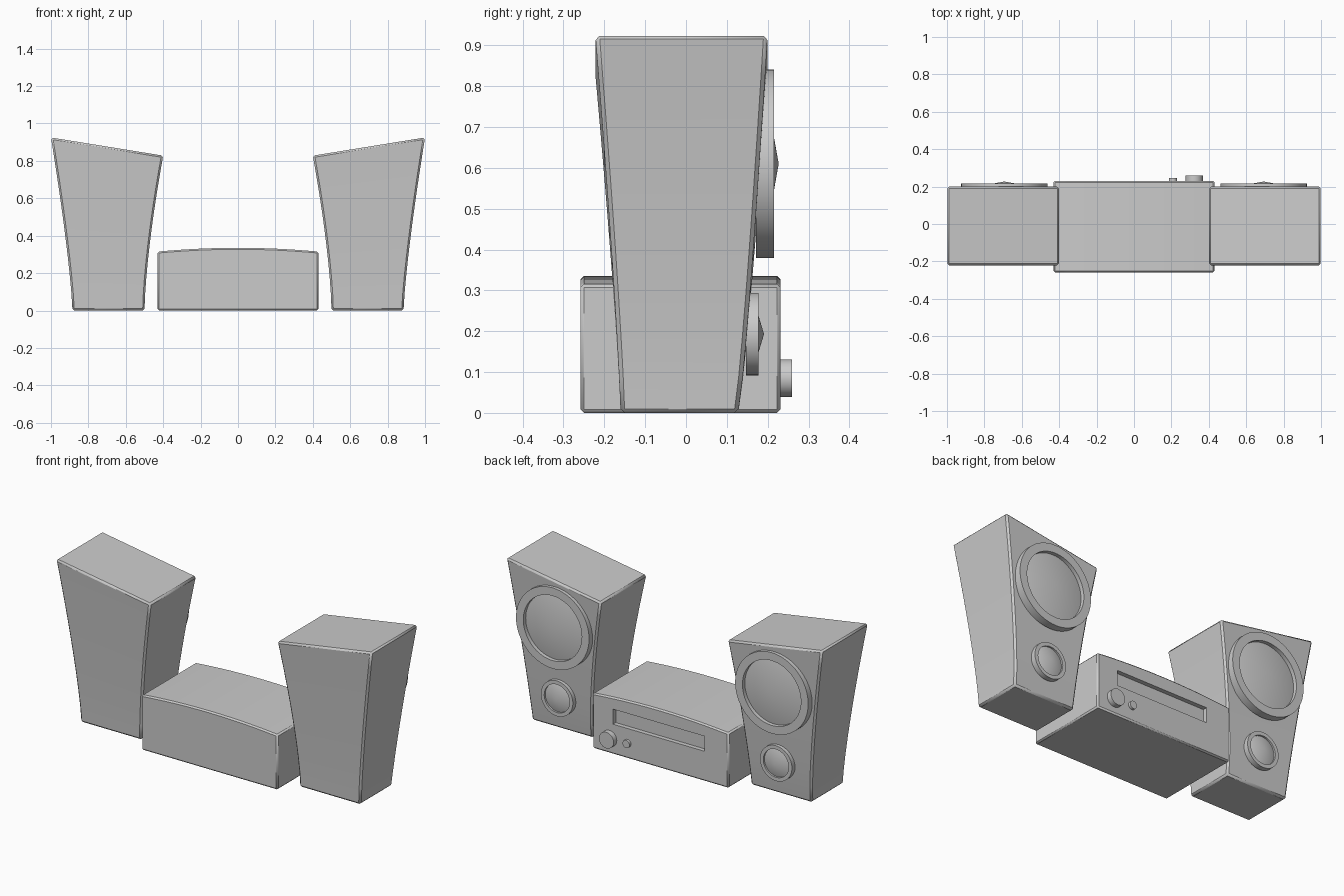
import bpy, bmesh, math
from mathutils import Vector

if "Cube" in bpy.data.objects:
    bpy.data.objects.remove(bpy.data.objects["Cube"])


def make_object(name, bm, smooth=True):
    bmesh.ops.remove_doubles(bm, verts=bm.verts, dist=1e-6)
    bmesh.ops.recalc_face_normals(bm, faces=bm.faces)
    mesh = bpy.data.meshes.new(name)
    bm.to_mesh(mesh)
    bm.free()
    ob = bpy.data.objects.new(name, mesh)
    bpy.context.collection.objects.link(ob)
    if smooth:
        bpy.ops.object.select_all(action='DESELECT')
        ob.select_set(True)
        bpy.context.view_layer.objects.active = ob
        bpy.ops.object.shade_smooth_by_angle(angle=math.radians(25))
    return ob


def loft(name, rings):
    bm = bmesh.new()
    rows = [[bm.verts.new(p) for p in ring] for ring in rings]
    n = len(rows[0])
    for a, b in zip(rows, rows[1:]):
        for i in range(n):
            j = (i + 1) % n
            bm.faces.new((a[i], a[j], b[j], b[i]))
    bm.faces.new(rows[0])
    bm.faces.new(rows[-1])
    return make_object(name, bm)


def lathe_y(name, x, z, profile, sides=64):
    """Spin (radius, y) points about a y-parallel axis through x, z."""
    bm = bmesh.new()
    verts = [bm.verts.new((x + r, y, z)) for r, y in profile]
    edges = [bm.edges.new(p) for p in zip(verts, verts[1:])]
    bmesh.ops.spin(bm, geom=verts + edges, cent=Vector((x, 0, z)), axis=(0, 1, 0),
                   angle=2 * math.pi, steps=sides, use_duplicate=False)
    return make_object(name, bm)


def bevel(ob, width):
    m = ob.modifiers.new("Bevel", 'BEVEL')
    m.width = width
    m.segments = 1
    m.limit_method = 'ANGLE'
    m.angle_limit = math.radians(40)


def mirror(ob):
    ob.modifiers.new("Mirror", 'MIRROR').use_axis = (True, False, False)


def mix(a, b, t, power):
    return a + (b - a) * t ** power


# Speaker cabinets: flared, gently curved, with a sloping top
rings = []
for i in range(11):
    t = i / 10
    xi, xo = mix(0.5, 0.40, t, 1.5), mix(0.885, 1.0, t, 1.3)
    yf, yb = mix(-0.16, -0.222, t, 1.2), mix(0.128, 0.2, t, 0.8)
    zi, zo = 0.828 * t, 0.925 * t
    rings.append([(xi, yf, zi), (xo, yf, zo), (xo, yb, zo), (xi, yb, zi)])
cabinet = loft("speaker_cabinet", rings)
bevel(cabinet, 0.01)
mirror(cabinet)

# Drivers: raised rim around a shallow convex cone
for name, z, r, ri, y0, y1, base, apex in (
        ("woofer", 0.61, 0.231, 0.185, 0.172, 0.216, 0.194, 0.227),
        ("tweeter", 0.193, 0.101, 0.08, 0.147, 0.177, 0.167, 0.191)):
    mirror(lathe_y(name, 0.693, z,
                   [(0, y0), (r, y0), (r, y1), (ri, y1), (ri, base), (0, apex)]))

# Central unit with arched top
arc = [(0.43 - 0.86 * i / 12) for i in range(13)]
section = [(-0.43, 0.0), (0.43, 0.0)] + \
          [(x, 0.335 - 0.02 * (x / 0.43) ** 2) for x in arc]
unit = loft("amplifier_body", [[(x, y, z) for x, z in section] for y in (-0.258, 0.231)])
bevel(unit, 0.008)

# Disc slot recess
bm = bmesh.new()
bmesh.ops.create_cube(bm, size=1)
for v in bm.verts:
    v.co = Vector((0.01 + v.co.x * 0.58, 0.231 + v.co.y * 0.05, 0.215 + v.co.z * 0.086))
cutter = make_object("slot_cutter", bm, smooth=False)
cutter.hide_render = True
cutter.display_type = 'WIRE'
cut = unit.modifiers.new("Slot", 'BOOLEAN')
cut.operation = 'DIFFERENCE'
cut.object = cutter

# Control knobs
for name, x, z, r, y in (("volume_knob", 0.322, 0.085, 0.046, 0.26),
                         ("small_knob", 0.208, 0.088, 0.022, 0.245)):
    lathe_y(name, x, z, [(0, 0.22), (r, 0.22), (r, y), (0, y)], 40)
